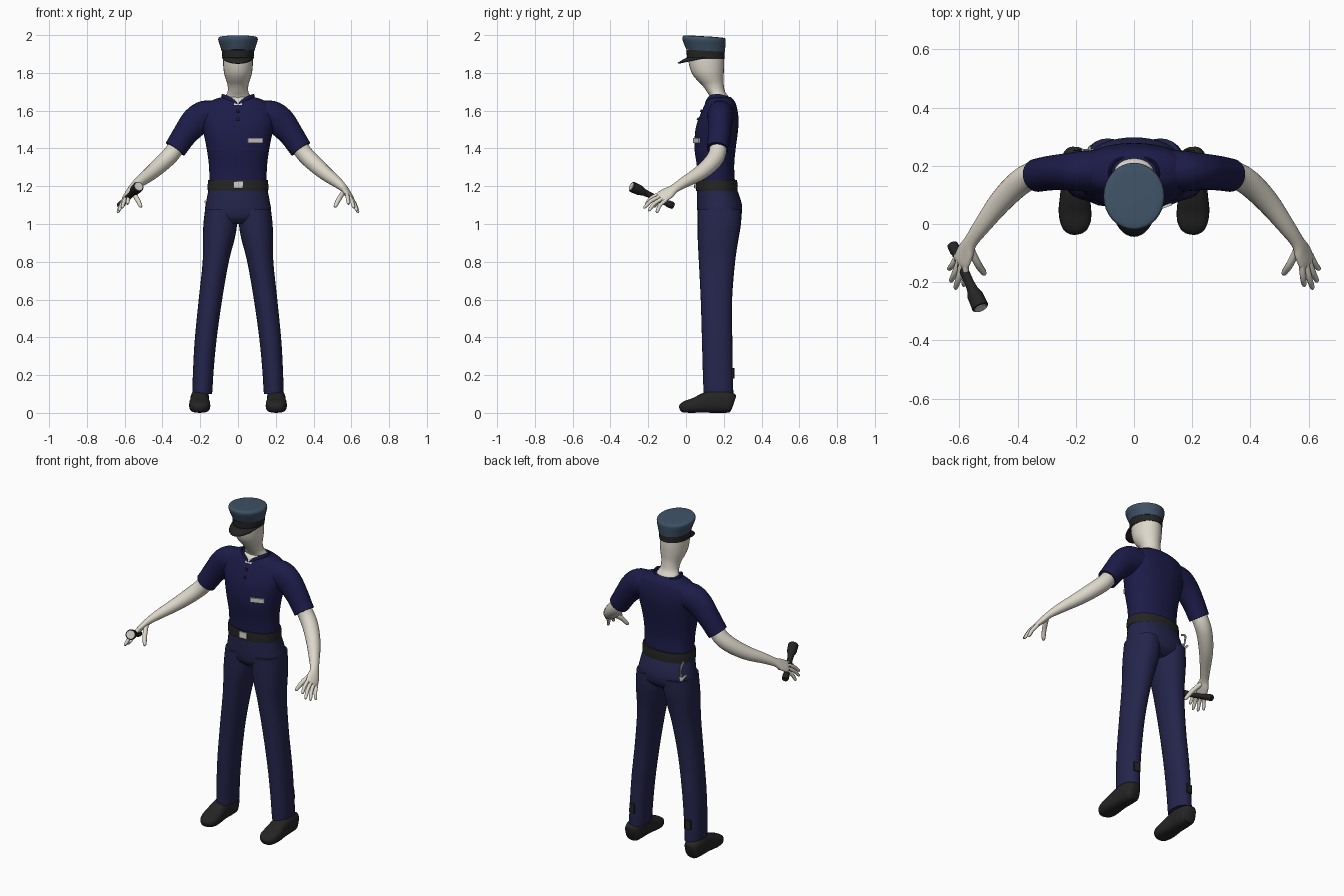
import bpy, bmesh, math
from mathutils import Vector, Matrix

if "Cube" in bpy.data.objects:
    bpy.data.objects.remove(bpy.data.objects["Cube"])


def material(name, rgb):
    m = bpy.data.materials.new(name)
    m.diffuse_color = (*rgb, 1)
    m.use_nodes = True
    m.node_tree.nodes["Principled BSDF"].inputs["Base Color"].default_value = m.diffuse_color
    return m


SHIRT = material("shirt navy", (0.012, 0.011, 0.066))
PANTS = material("trouser navy", (0.018, 0.018, 0.072))
SKIN = material("pale skin", (0.72, 0.68, 0.59))
BLACK = material("soft black", (0.018, 0.018, 0.018))
HAT = material("hat blue grey", (0.05, 0.085, 0.135))
SILVER = material("silver", (0.62, 0.61, 0.58))


def add(name, bm, mats, mirror=False):
    bmesh.ops.recalc_face_normals(bm, faces=bm.faces)
    me = bpy.data.meshes.new(name)
    bm.to_mesh(me)
    bm.free()
    ob = bpy.data.objects.new(name, me)
    bpy.context.collection.objects.link(ob)
    for m in mats:
        me.materials.append(m)
    if mirror:
        ob.modifiers.new("mirror", 'MIRROR').use_mirror_merge = False
    return ob


def spline(st, sub):
    """Catmull-Rom interpolation of whole stations."""
    out = []
    for i in range(len(st) - 1):
        p = [st[max(i - 1, 0)], st[i], st[i + 1], st[min(i + 2, len(st) - 1)]]
        for k in range(sub):
            t = k / sub
            out.append([0.5 * (2 * b + (c - a) * t + (2 * a - 5 * b + 4 * c - d) * t * t
                               + (3 * b - a - 3 * c + d) * t ** 3) for a, b, c, d in zip(*p)])
    return out + [list(st[-1])]


def loft(name, st, mat, ref=None, mirror=False, seg=24, sub=4, power=2.0, tilt=0.0):
    """Skin stations (x, y, z, ra, rb); horizontal rings unless ref is given."""
    st = spline(st, sub)
    bm = bmesh.new()
    rings = []
    for i, s in enumerate(st):
        c = Vector(s[:3])
        u, v = Vector((1, 0, 0)), Vector((0, 1, 0))
        if ref:
            t = Vector(st[min(i + 1, len(st) - 1)][:3]) - Vector(st[max(i - 1, 0)][:3])
            u = t.cross(Vector(ref)).normalized()
            v = t.cross(u).normalized()
        ring = []
        for k in range(seg):
            a = 2 * math.pi * k / seg
            ca, sa = math.cos(a), math.sin(a)
            p = c + u * s[3] * math.copysign(abs(ca) ** (2 / power), ca) \
                + v * s[4] * math.copysign(abs(sa) ** (2 / power), sa)
            p.z += tilt * (p.y - c.y)
            ring.append(bm.verts.new(p))
        rings.append(ring)
    for a, b in zip(rings, rings[1:]):
        for k in range(seg):
            bm.faces.new((a[k], a[(k + 1) % seg], b[(k + 1) % seg], b[k]))
    bm.faces.new(rings[0])
    bm.faces.new(rings[-1])
    return add(name, bm, [mat], mirror)


def body(rows):
    """Rows (z, x centre, rx, y front, y back) to stations."""
    return [(x, (f + b) / 2, z, rx, (b - f) / 2) for z, x, rx, f, b in rows]


def plate(name, target, x, z, w, h, mat, front=True, thick=0.009, spin=0.0):
    """Thin box lying on the surface of target."""
    bpy.context.view_layer.update()
    d = 1 if front else -1
    hit, loc, n, _ = target.ray_cast(Vector((x, -d, z)), Vector((0, d, 0)))
    if not hit:
        loc, n = Vector((x, 0.15 - 0.1 * d, z)), Vector((0, -d, 0))
    right = Vector((0, 0, 1)).cross(n).normalized()
    rot = Matrix((right, -n, n.cross(right))).transposed().to_4x4()
    bm = bmesh.new()
    bmesh.ops.create_cube(bm, size=1, matrix=Matrix.Translation(loc + n * 0.003) @ rot
                          @ Matrix.Rotation(spin, 4, 'Y') @ Matrix.Diagonal((w, thick, h, 1)))
    return add(name, bm, [mat])


# Head and neck
loft("head", body([(1.6, 0, .075, .135, .235), (1.665, 0, .07, .13, .228), (1.70, 0, .055, .11, .207),
                   (1.735, 0, .055, .085, .2), (1.765, 0, .064, .055, .198), (1.80, 0, .074, .03, .2),
                   (1.85, 0, .079, .015, .202), (1.9, 0, .079, .012, .2)]), SKIN)

# Peaked hat
loft("hat_band", body([(1.874, 0, .082, .006, .205), (1.895, 0, .084, .004, .205),
                       (1.922, 0, .085, .002, .205)]), BLACK, seg=32, sub=2)
loft("hat_crown", body([(1.917, 0, .087, .002, .206), (1.945, 0, .096, -.01, .208), (1.97, 0, .104, -.019, .21),
                        (1.985, 0, .103, -.018, .209), (1.992, 0, .09, -.005, .198),
                        (1.994, 0, .04, .05, .14)]), HAT, seg=32, tilt=-0.06)
bm = bmesh.new()
prev = None
for k in range(25):
    a = math.pi * (1 + k / 24)
    s = -math.sin(a)
    x, y = .083 * math.cos(a), .105 - .1 * s
    pair = [bm.verts.new((x * .97, y + .006, 1.886)),
            bm.verts.new((x * 1.02, y - .003 - .046 * s, 1.884 - .03 * s))]
    if prev:
        bm.faces.new((prev[0], pair[0], pair[1], prev[1]))
    prev = pair
visor = add("hat_visor", bm, [BLACK])
visor.modifiers.new("thickness", 'SOLIDIFY').thickness = 0.007

# Shirt body with an open V neck picked out in skin colour
shirt = loft("shirt", body([(1.19, 0, .152, .062, .262), (1.3, 0, .153, .058, .255), (1.4, 0, .166, .045, .263),
                            (1.5, 0, .186, .05, .276), (1.57, 0, .198, .072, .277), (1.63, 0, .175, .098, .266),
                            (1.66, 0, .125, .115, .25), (1.672, 0, .08, .13, .236)]),
             SHIRT, seg=64, power=2.2)
shirt.data.materials.append(SKIN)
for f in shirt.data.polygons:
    if f.center.y < .16 and f.center.z > 1.62 + 1.1 * abs(f.center.x):
        f.material_index = 1
loft("collar", [(0, .104, 1.622, .006, .01), (.025, .112, 1.648, .006, .012), (.062, .13, 1.668, .006, .013),
                (.083, .17, 1.676, .006, .013), (.065, .215, 1.666, .006, .012), (0, .24, 1.656, .006, .012)],
     SHIRT, ref=(0, 0, 1), mirror=True, seg=10)
loft("sleeve", [(.1, .185, 1.575, .07, .07), (.17, .182, 1.572, .082, .07), (.225, .18, 1.54, .079, .064),
                (.28, .176, 1.475, .066, .06), (.317, .17, 1.42, .061, .058), (.333, .167, 1.397, .06, .057)],
     SHIRT, ref=(0, 1, 0), mirror=True)
for i, z in enumerate((1.555, 1.598)):
    plate(f"shirt_button_{i}", shirt, 0, z, .014, .014, BLACK)
plate("name_badge", shirt, .09, 1.442, .082, .027, SILVER)

# Arm, palm, fingers and thumb
ACROSS = (.5, .66, -.5)
loft("arm", [(.3, .17, 1.45, .043, .043), (.345, .168, 1.38, .045, .046), (.395, .14, 1.328, .044, .045),
             (.46, .075, 1.27, .038, .04), (.525, -.01, 1.22, .028, .03), (.562, -.062, 1.187, .02, .026),
             (.578, -.095, 1.164, .018, .037), (.592, -.128, 1.144, .014, .038), (.597, -.14, 1.136, .007, .03)],
     SKIN, ref=ACROSS, mirror=True)
FINGERS = {"index_finger": ((.576, -.135, 1.162), (.585, -.215, 1.105)),
           "middle_finger": ((.59, -.133, 1.148), (.614, -.225, 1.085)),
           "ring_finger": ((.6, -.122, 1.136), (.63, -.2, 1.07)),
           "little_finger": ((.606, -.105, 1.127), (.637, -.158, 1.06)),
           "thumb": ((.562, -.085, 1.172), (.512, -.175, 1.09))}
for name, (a, b) in FINGERS.items():
    a, b = Vector(a), Vector(b)
    mid = a.lerp(b, .5) + Vector((0, -.006, .006))
    r = .013 if name == "thumb" else .0105
    loft(name, [(*a, r, r), (*mid, r, r), (*a.lerp(b, .9), r * .8, r * .8), (*b, r * .3, r * .3)],
         SKIN, ref=ACROSS, mirror=True, seg=10, sub=3)

# Trousers
loft("trouser_hips", body([(1.0, 0, .12, .1, .25), (1.03, 0, .165, .07, .285), (1.07, 0, .176, .06, .297),
                           (1.12, 0, .168, .058, .292), (1.2, 0, .153, .06, .264)]), PANTS, seg=40, power=2.2)
leg = loft("trouser_leg", body([(.1, .188, .051, .093, .25), (.13, .188, .053, .092, .25), (.25, .182, .055, .088, .247),
                                (.4, .17, .058, .084, .245), (.6, .146, .062, .078, .244),
                                (.8, .118, .069, .068, .26), (.92, .102, .084, .062, .278),
                                (1.0, .094, .089, .061, .291), (1.08, .09, .084, .062, .294)]),
           PANTS, mirror=True, seg=28, power=2.2)
for side, x in (("left", .19), ("right", -.19)):
    plate(f"calf_patch_{side}", leg, x, .21, .035, .055, BLACK, front=False)

# Belt and buckle
belt = loft("belt", body([(1.176, 0, .16, .054, .273), (1.205, 0, .161, .052, .274), (1.232, 0, .158, .054, .27)]),
            BLACK, seg=48, sub=1, power=2.2)
plate("belt_buckle", belt, 0, 1.207, .05, .036, SILVER)

# Key ring hanging behind the right hip
for i, spin in enumerate((.35, -.1, .7)):
    plate(f"key_{i}", leg, -.135 - .012 * i, 1.085 + .008 * i, .011, .055, SILVER, front=False, spin=spin)
loft("key_strap", [(-.148, .235, 1.19, .006, .006), (-.152, .262, 1.17, .006, .006), (-.145, .262, 1.11, .004, .004)],
     SILVER, ref=(1, 0, 0), seg=8)

# Shoes
loft("shoe", [(.2, .25, .05, .045, .028), (.201, .235, .054, .054, .044), (.202, .18, .062, .062, .05),
              (.203, .11, .055, .055, .05), (.203, .05, .041, .041, .056), (.2, .005, .033, .033, .052),
              (.196, -.02, .026, .025, .038), (.194, -.031, .022, .014, .02)],
     BLACK, ref=(1, 0, 0), mirror=True, power=2.7)

# Torch in the right hand
tail, tip = Vector((-.625, -.068, 1.096)), Vector((-.527, -.288, 1.198))


def torch(name, rows, mat):
    loft(name, [(*tail.lerp(tip, t), r, r) for t, r in rows], mat, ref=(0, 0, 1), sub=1)


torch("torch_body", [(0, .016), (.02, .019), (.12, .019), (.14, .016), (.6, .016), (.72, .019),
                     (.8, .027), (.99, .029), (1, .026)], BLACK)
torch("torch_lens", [(.99, .023), (1.012, .023)], SILVER)

# Smooth shading with sharp edges kept
for ob in bpy.context.scene.objects:
    ob.select_set(True)
    bpy.context.view_layer.objects.active = ob
bpy.ops.object.shade_smooth_by_angle(angle=math.radians(42))
